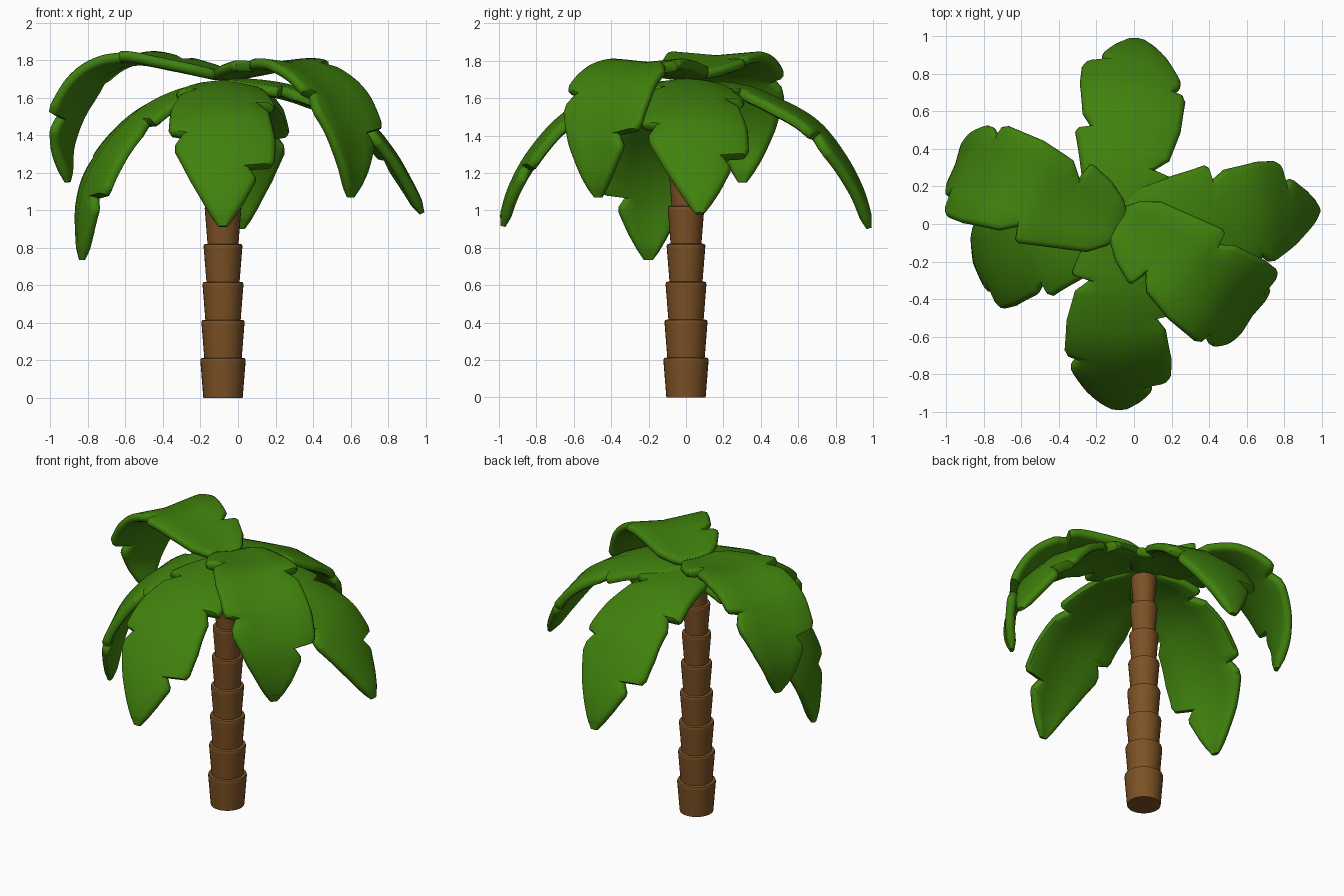
import bpy, bmesh, math
from mathutils import Vector

if "Cube" in bpy.data.objects:
    bpy.data.objects.remove(bpy.data.objects["Cube"])

def material(name, rgb):
    m = bpy.data.materials.new(name)
    m.diffuse_color = (*rgb, 1)
    m.use_nodes = True
    m.node_tree.nodes["Principled BSDF"].inputs["Base Color"].default_value = m.diffuse_color
    return m

GREEN = material("leaf green", (0.052, 0.222, 0.004))
BROWN = material("bark brown", (0.2, 0.082, 0.018))

def finish(name, bm, mat, angle):
    bmesh.ops.recalc_face_normals(bm, faces=bm.faces)
    me = bpy.data.meshes.new(name)
    bm.to_mesh(me)
    bm.free()
    me.materials.append(mat)
    ob = bpy.data.objects.new(name, me)
    bpy.context.collection.objects.link(ob)
    bpy.ops.object.select_all(action='DESELECT')
    ob.select_set(True)
    bpy.context.view_layer.objects.active = ob
    bpy.ops.object.shade_smooth_by_angle(angle=math.radians(angle))
    return ob

def skin(bm, rings):
    """Join equal-length closed rings into a capped tube."""
    rows = [[bm.verts.new(p) for p in ring] for ring in rings]
    n = len(rows[0])
    for a, b in zip(rows, rows[1:]):
        for i in range(n):
            bm.faces.new((a[i], a[(i + 1) % n], b[(i + 1) % n], b[i]))
    bm.faces.new(rows[0])
    bm.faces.new(rows[-1])

# Trunk: stacked flaring rings, narrower towards the top
TRUNK_X = -0.08
bm = bmesh.new()
for k in range(8):
    top = 0.121 - 0.0058 * k
    z0, z1 = 0.203 * k, 0.203 * (k + 1) + 0.01
    prof = [(top - 0.016, z0), (top - 0.001, z1 - 0.025), (top, z1 - 0.013),
            (top - 0.003, z1 - 0.003), (top - 0.012, z1)]
    skin(bm, [[(TRUNK_X + r * math.cos(math.tau * i / 32), r * math.sin(math.tau * i / 32), z)
               for i in range(32)] for r, z in prof])
finish("trunk", bm, BROWN, 50)

# Leaf outline: half width along the length, with torn notches on each side
LEFT = [(0, .07), (.03, .13), (.1, .2), (.3, .26), (.36, .28), (.375, .27), (.385, .20),
        (.44, .25), (.6, .28), (.71, .278), (.735, .26), (.75, .14), (.79, .175), (.81, .175),
        (.9, .115), (.96, .065), (1, .025)]
RIGHT = [(0, .07), (.03, .13), (.1, .2), (.19, .25), (.205, .245), (.225, .16), (.27, .235),
         (.4, .28), (.55, .29), (.57, .28), (.585, .22), (.63, .255), (.67, .255), (.8, .18),
         (.92, .095), (.97, .055), (1, .025)]
THICK = 0.029

def lerp(table, t):
    for (a, u), (b, v) in zip(table, table[1:]):
        if t <= b:
            return u + (v - u) * (t - a) / (b - a)
    return table[-1][1]

def spline(pts, sub=16):
    """Catmull-Rom curve through the points."""
    p = [Vector(q) for q in pts]
    p = [2 * p[0] - p[1]] + p + [2 * p[-1] - p[-2]]
    out = []
    for i in range(1, len(p) - 2):
        for j in range(sub):
            t = j / sub
            a, b, c, d = p[i - 1:i + 3]
            out.append(0.5 * (2 * b + (c - a) * t + (2 * a - 5 * b + 4 * c - d) * t * t
                              + (3 * b - a - 3 * c + d) * t ** 3))
    return out + [p[-2]]

def leaf(name, azimuth, profile, fold, start=(TRUNK_X, 0)):
    path = spline(profile)
    dist = [0]
    for a, b in zip(path, path[1:]):
        dist.append(dist[-1] + (b - a).length)
    tab_r = [(d / dist[-1], p.x) for d, p in zip(dist, path)]
    tab_z = [(d / dist[-1], p.y) for d, p in zip(dist, path)]
    a = math.radians(azimuth)
    out = Vector((math.cos(a), math.sin(a), 0))
    side = Vector((-out.y, out.x, 0))
    up = Vector((0, 0, 1))
    ts = sorted({round(t, 4) for t in [i / 40 for i in range(41)] + [q[0] for q in LEFT + RIGHT]})
    rings = []
    for t in ts:
        lo, hi = max(t - .02, 0), min(t + .02, 1)
        dr, dz = lerp(tab_r, hi) - lerp(tab_r, lo), lerp(tab_z, hi) - lerp(tab_z, lo)
        normal = (up * dr - out * dz).normalized()
        centre = Vector((*start, 0)) + out * lerp(tab_r, t) + up * lerp(tab_z, t)
        h = THICK * min(1, 0.45 + 12 * min(t, 1 - t))
        wl, wr = lerp(LEFT, t), lerp(RIGHT, t)
        sec = []
        # rounded left rim, underside, rounded right rim, top side
        for ang in (90, 45, 0, -45, -90):
            q = math.radians(ang)
            sec.append((wl - h + h * math.cos(q), h * math.sin(q)))
        sec += [(wl * .5, -h), (0, -h), (-wr * .5, -h)]
        for ang in (-90, -45, 0, 45, 90):
            q = math.radians(ang)
            sec.append((-wr + h - h * math.cos(q), h * math.sin(q)))
        sec += [(-wr * .5, h), (0, h), (wl * .5, h)]
        rings.append([centre + side * v + normal * (n - fold * abs(v) / .27) for v, n in sec])
    bm = bmesh.new()
    skin(bm, rings)
    finish(name, bm, GREEN, 50)

# Four drooping lower leaves
leaf("front_leaf", -90, [(0, 1.675), (.3, 1.64), (.5, 1.575), (.67, 1.475), (.83, 1.29),
                         (.93, 1.1), (.98, .915)], .035)
leaf("back_leaf", 84.5, [(0, 1.675), (.3, 1.645), (.5, 1.57), (.69, 1.46), (.83, 1.29),
                         (.93, 1.1), (.985, .905)], .035)
leaf("right_leaf", 4, [(0, 1.685), (.3, 1.655), (.55, 1.58), (.75, 1.47), (.89, 1.31),
                       (.99, 1.14), (1.065, .985)], .035)
leaf("left_leaf", 195, [(0, 1.665), (.25, 1.615), (.46, 1.505), (.65, 1.3), (.76, 1.05),
                        (.78, .735)], .035)

# Two raised upper leaves
leaf("upper_left_leaf", 160, [(-.02, 1.71), (.28, 1.77), (.5, 1.80), (.7, 1.73), (.84, 1.55),
                              (.9, 1.35), (.88, 1.15)], -.022)
leaf("upper_right_leaf", -36.5, [(-.03, 1.71), (.25, 1.755), (.46, 1.755), (.66, 1.65),
                                 (.79, 1.45), (.83, 1.25), (.82, 1.07)], -.022, (-.06, .02))
